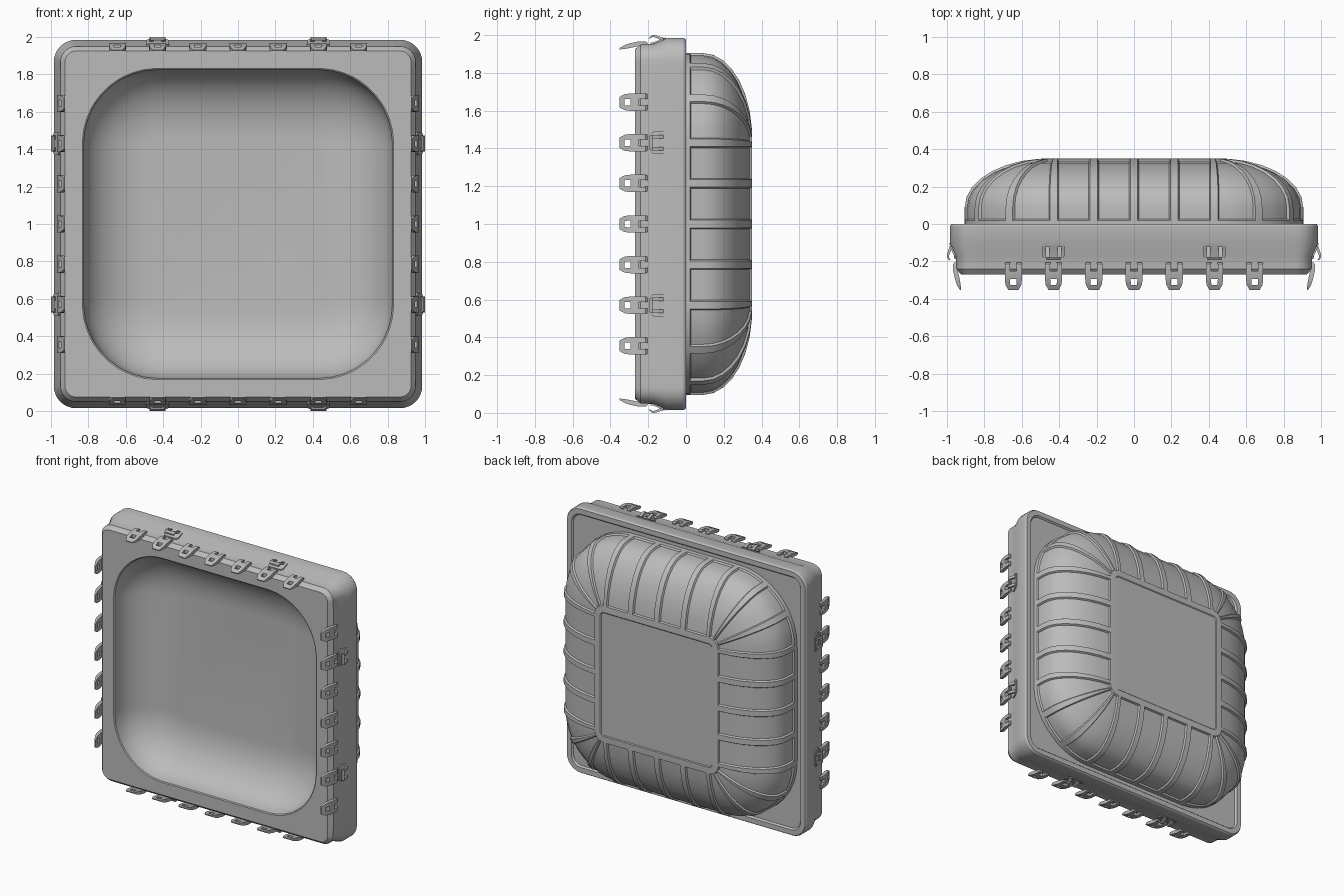
import bpy, bmesh, math
from mathutils import Vector

if "Cube" in bpy.data.objects:
    bpy.data.objects.remove(bpy.data.objects["Cube"])

grey = bpy.data.materials.new("plain grey")
grey.diffuse_color = (0.5, 0.5, 0.5, 1)
grey.use_nodes = True
grey.node_tree.nodes["Principled BSDF"].inputs["Base Color"].default_value = grey.diffuse_color

C = 0.43                                    # corner centre of the bowl outline
# Outline stations of one side: straight positions, then corner angles
STRAIGHT = [-0.41, -0.235, -0.195, -0.02, 0.02, 0.195, 0.235, 0.41]
ANGLES = [2.4, 10.7, 19, 27.4, 32.6, 41, 49, 57.4, 62.6, 71, 79, 87.6]
RIBS = {1, 3, 5, 7, 11, 15, 19}             # segments that stay raised as ribs
PER_SIDE = len(STRAIGHT) + len(ANGLES)


def turn(t, y, h, k):
    """Side coordinates (along, depth, outward) to the world, side k of 4."""
    for _ in range(k):
        t, h = h, -t
    return Vector((t, y, h + 1))


def outline(c, r, y):
    pts = []
    for k in range(4):
        pts += [turn(t * c / C, y, c + r, k) for t in STRAIGHT]
        for a in ANGLES:
            a = math.radians(a)
            pts.append(turn(c + r * math.sin(a), y, c + r * math.cos(a), k))
    return pts


def finish(bm, name, angle=32):
    me = bpy.data.meshes.new(name)
    bm.to_mesh(me)
    bm.free()
    me.materials.append(grey)
    ob = bpy.data.objects.new(name, me)
    bpy.context.collection.objects.link(ob)
    bpy.ops.object.select_all(action='DESELECT')
    ob.select_set(True)
    bpy.context.view_layer.objects.active = ob
    bpy.ops.object.shade_smooth_by_angle(angle=math.radians(angle))
    return ob


def loft(rows, cap_row, cap_dir):
    """Skin the outlines, cap one end; returns mesh, faces per row, cap."""
    bm = bmesh.new()
    rings = [[bm.verts.new(p) for p in outline(*row)] for row in rows]
    n = len(rings[0])
    bands = [[bm.faces.new((a[i], a[(i + 1) % n], b[(i + 1) % n], b[i]))
              for i in range(n)] for a, b in zip(rings, rings[1:])]
    cap = bm.faces.new(rings[cap_row])
    bmesh.ops.recalc_face_normals(bm, faces=bm.faces[:])
    bm.normal_update()
    if cap.normal.y * cap_dir < 0:
        bmesh.ops.reverse_faces(bm, faces=bm.faces[:])
        bm.normal_update()
    return bm, bands, cap


# Frame with the shallow front dish, from dish floor round to the back face
rows = []
for d in (90, 80, 70, 60, 50, 40, 30, 20, 10, 0):
    a = math.radians(d)
    rows.append((C, 0.03 + 0.365 * math.cos(a), -0.265 + 0.265 * math.sin(a)))
R = 0.865                                   # corner centre of the frame
rows += [(C, 0.402, -0.27), (R, 0.06, -0.27), (R, 0.085, -0.24),
         (R, 0.088, -0.17), (R, 0.12, -0.10), (R, 0.12, -0.012),
         (R, 0.112, 0.0), (R, 0.075, 0.0), (R, 0.065, -0.012),
         (C, 0.475, -0.012)]
bm, _, _ = loft(rows, 0, -1)
finish(bm, "frame_and_dish")

# Ribbed back shell
rows = [(C, 0.475, -0.012), (C, 0.475, 0.02), (C, 0.475, 0.09)]
for d in (12, 24, 36, 48, 60, 72, 84, 90):
    a = math.radians(d)
    rows.append((C, 0.03 + 0.445 * math.cos(a), 0.09 + 0.26 * math.sin(a)))
bm, bands, cap = loft(rows, -1, 1)
panels = [f for band in bands[1:-1] for i, f in enumerate(band)
          if i % PER_SIDE not in RIBS]
bmesh.ops.inset_region(bm, faces=panels, thickness=0.007, depth=-0.012,
                       use_even_offset=True)
bmesh.ops.inset_region(bm, faces=[cap], thickness=0.006, depth=-0.005,
                       use_even_offset=True)
finish(bm, "ribbed_back_shell")


def slab(bm, ts, stations, skip, k, offset):
    """Grid plate; stations are (y, inner h, outer h, width factor)."""
    def vert(i, j, outer):
        y, lo, hi, w = stations[j]
        return bm.verts.new(turn(offset + ts[i] * w, y, hi if outer else lo, k))
    ni, nj = len(ts), len(stations)
    v = {(i, j, o): vert(i, j, o)
         for i in range(ni) for j in range(nj) for o in (0, 1)}
    cells = {(i, j) for i in range(ni - 1) for j in range(nj - 1)} - skip
    for i, j in cells:
        ring = [(i, j), (i + 1, j), (i + 1, j + 1), (i, j + 1)]
        for o in (0, 1):
            bm.faces.new([v[p + (o,)] for p in ring])
        for n, (di, dj) in enumerate([(0, -1), (1, 0), (0, 1), (-1, 0)]):
            if (i + di, j + dj) not in cells:
                p, q = ring[n], ring[(n + 1) % 4]
                bm.faces.new([v[p + (0,)], v[q + (0,)],
                              v[q + (1,)], v[p + (1,)]])


def clean(bm):
    loose = [v for v in bm.verts if not v.link_faces]
    bmesh.ops.delete(bm, geom=loose, context='VERTS')
    bmesh.ops.recalc_face_normals(bm, faces=bm.faces[:])


# Forked clips, seven on every side
bm = bmesh.new()
CLIP = [(-0.205, 0.945, 0.960, 0.9), (-0.215, 0.945, 0.967, 1),
        (-0.25, 0.942, 0.967, 1), (-0.295, 0.932, 0.957, 1),
        (-0.325, 0.927, 0.947, 0.92), (-0.352, 0.924, 0.931, 0.6)]
for k in range(4):
    for n in range(-3, 4):
        slab(bm, [-0.046, -0.018, 0.018, 0.046], CLIP,
             {(1, 0), (1, 1), (1, 3)}, k, n * 0.215)
clean(bm)
finish(bm, "edge_clips", 25)

# Latch base plates and hooked loops, two on every side
plates, hooks = bmesh.new(), bmesh.new()
PLATE = [(-0.105, 0.975, 0.988, 0.8), (-0.12, 0.968, 0.984, 1),
         (-0.17, 0.945, 0.962, 1), (-0.187, 0.945, 0.960, 0.8)]
HOOK = [(-0.12, 0.972, 0.986, 1), (-0.14, 0.976, 0.992, 1),
        (-0.16, 0.987, 0.999, 1), (-0.178, 0.990, 1.0, 1),
        (-0.192, 0.980, 0.990, 0.9)]
for k in range(4):
    for s in (-0.43, 0.43):
        slab(plates, [-0.06, 0.06], PLATE, set(), k, s)
        slab(hooks, [-0.042, -0.022, 0.022, 0.042], HOOK,
             {(1, 0), (1, 1), (1, 2)}, k, s)
clean(plates)
clean(hooks)
finish(plates, "latch_plates", 25)
finish(hooks, "latch_hooks", 25)
